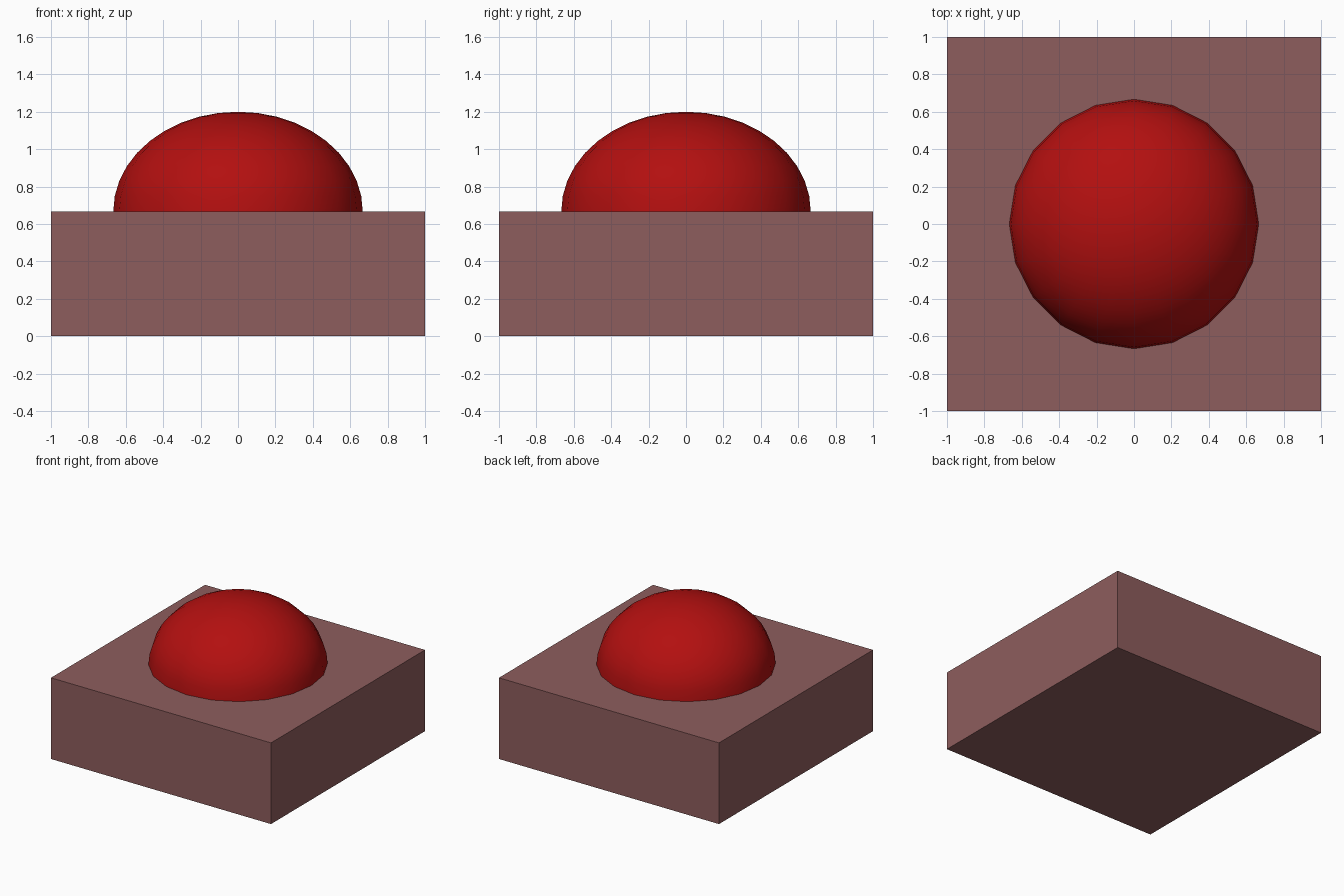
import bpy, bmesh
from mathutils import Matrix

if "Cube" in bpy.data.objects:
    bpy.data.objects.remove(bpy.data.objects["Cube"])

R, BASE_H, DOME_H = 0.667, 0.667, 0.533


def make_object(name, bm, colour):
    mesh = bpy.data.meshes.new(name)
    bm.to_mesh(mesh)
    bm.free()
    obj = bpy.data.objects.new(name, mesh)
    bpy.context.collection.objects.link(obj)
    mat = bpy.data.materials.new(name + "_colour")
    mat.diffuse_color = colour
    mat.use_nodes = True
    mat.node_tree.nodes["Principled BSDF"].inputs["Base Color"].default_value = mat.diffuse_color
    mesh.materials.append(mat)
    return obj


# Square base block
bm = bmesh.new()
bmesh.ops.create_cube(bm, size=1, matrix=Matrix.Translation((0, 0, BASE_H / 2))
                      @ Matrix.Diagonal((2, 2, BASE_H, 1)))
make_object("base_block", bm, (0.27, 0.11, 0.11, 1))

# Flattened dome button: upper half of a 20-sided sphere on the block
bm = bmesh.new()
bmesh.ops.create_uvsphere(bm, u_segments=20, v_segments=20, radius=1)
lower = [v for v in bm.verts if v.co.z < -0.001]
bmesh.ops.delete(bm, geom=lower, context='VERTS')
bmesh.ops.transform(bm, verts=bm.verts, matrix=Matrix.Translation((0, 0, BASE_H))
                    @ Matrix.Diagonal((R, R, DOME_H, 1)))
for f in bm.faces:
    f.smooth = True
make_object("dome_button", bm, (0.45, 0.005, 0.005, 1))
